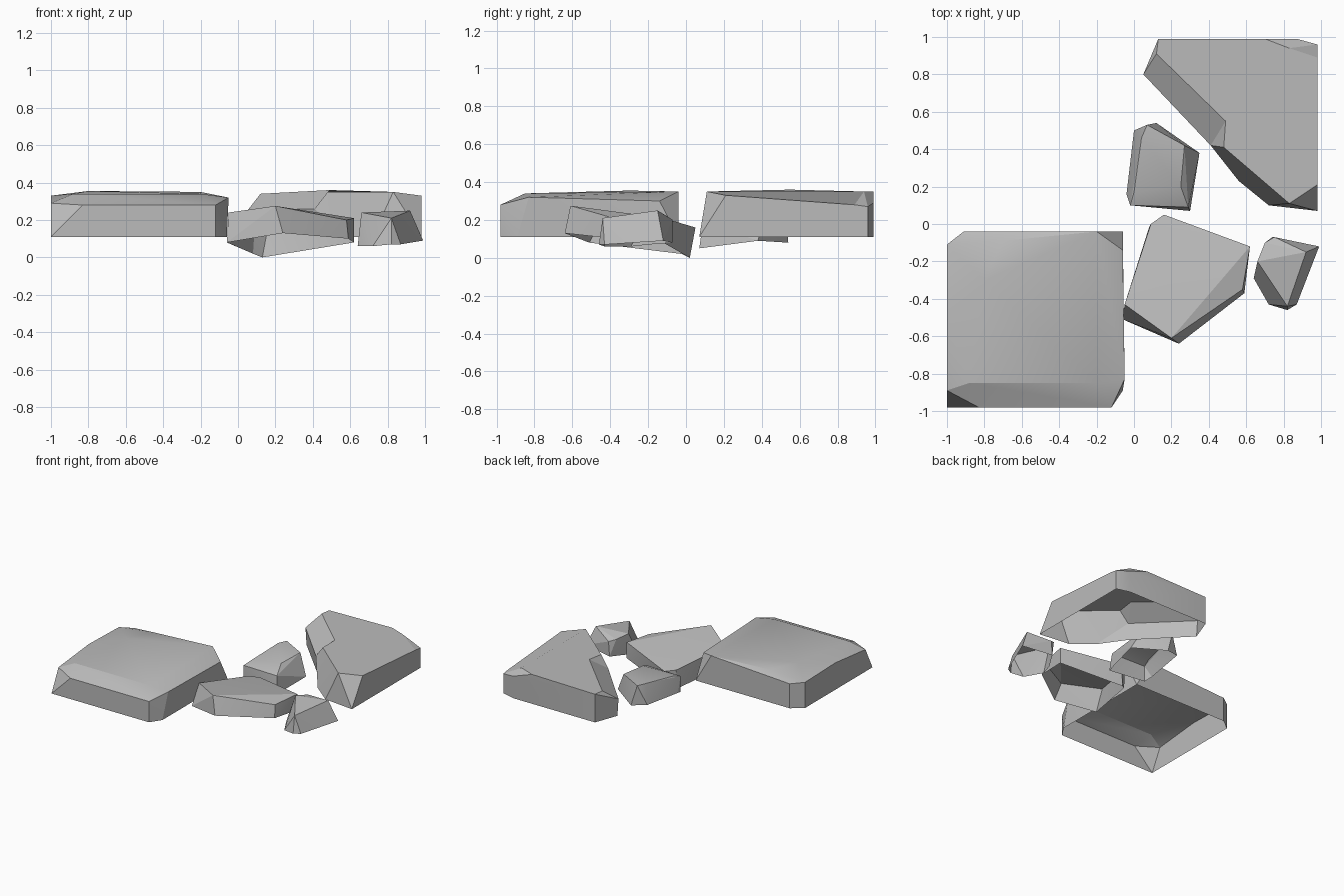
import bpy
import bmesh
import math

default_cube = bpy.data.objects.get("Cube")
if default_cube:
    bpy.data.objects.remove(default_cube, do_unlink=True)

# One plain grey for all the stones
GREY = (.5, .5, .5, 1)
stone_grey = bpy.data.materials.new("stone_grey")
stone_grey.use_nodes = True
stone_grey.diffuse_color = GREY
stone_grey.node_tree.nodes["Principled BSDF"].inputs["Base Color"].default_value = GREY


def level(z, *points):
    """Lift flat outline points to one height."""
    return [(x, y, z) for x, y in points]


def finish(bm, name):
    """Open the underside, turn the mesh into an object and shade it."""
    bmesh.ops.recalc_face_normals(bm, faces=bm.faces[:])
    bm.normal_update()
    underside = [face for face in bm.faces if face.normal.z < -.6]
    bmesh.ops.delete(bm, geom=underside, context="FACES")
    loose = [vert for vert in bm.verts if not vert.link_faces]
    bmesh.ops.delete(bm, geom=loose, context="VERTS")
    mesh = bpy.data.meshes.new(name)
    bm.to_mesh(mesh)
    bm.free()
    mesh.materials.append(stone_grey)
    stone = bpy.data.objects.new(name, mesh)
    bpy.context.collection.objects.link(stone)
    bpy.ops.object.select_all(action="DESELECT")
    stone.select_set(True)
    bpy.context.view_layer.objects.active = stone
    bpy.ops.object.shade_smooth_by_angle(angle=math.radians(20))


def chiselled_stone(name, base, top):
    """Convex stone wrapped around its base and top corners."""
    bm = bmesh.new()
    corners = [bm.verts.new(point) for point in base + top]
    bmesh.ops.convex_hull(bm, input=corners)
    finish(bm, name)


def layered_stone(name, rings):
    """Stone lofted through matching rings; repeated corners collapse."""
    bm = bmesh.new()
    corners = {}

    def add_face(points):
        unique = list(dict.fromkeys(points))
        if len(unique) > 2:
            for point in unique:
                if point not in corners:
                    corners[point] = bm.verts.new(point)
            bm.faces.new([corners[point] for point in unique])

    for lower, upper in zip(rings, rings[1:]):
        for i in range(len(lower)):
            add_face((lower[i - 1], lower[i], upper[i], upper[i - 1]))
    add_face(rings[0][::-1])
    add_face(rings[-1])
    finish(bm, name)


# Large square slab with chipped corners
chiselled_stone(
    "square_slab",
    level(.11, (-1, -.98), (-.12, -.98), (-.06, -.89), (-.06, -.04),
          (-.91, -.04), (-1, -.11)),
    [(-.83, -.98, .28), (-1, -.89, .29), (-.12, -.98, .28), (-.05, -.83, .32),
     (-.06, -.14, .3), (-.2, -.04, .35), (-.91, -.04, .31), (-1, -.11, .32),
     (-1, -.5, .33), (-.7, -.09, .35), (-.88, -.85, .34), (-.2, -.85, .34),
     (-.8, -.3, .355)])

# Tilted middle stone
chiselled_stone(
    "tilted_stone",
    [(-.06, -.51, .08), (.24, -.64, .13), (.46, -.45, .12), (.59, -.37, .1),
     (.62, -.12, .08), (.13, .02, 0), (.08, -.02, .02)],
    [(-.05, -.43, .24), (.2, -.61, .275), (.3, -.55, .23), (.46, -.43, .22),
     (.58, -.35, .2), (.62, -.12, .21), (.16, .05, .16), (.09, 0, .17)])

# Small stone near the centre
chiselled_stone(
    "small_centre_stone",
    [(-.04, .16, .08), (0, .5, .1), (.12, .54, .08), (.35, .38, .09),
     (.3, .07, .05), (-.02, .1, .06)],
    [(0, .17, .21), (.04, .46, .25), (.07, .53, .25), (.27, .42, .25),
     (.25, .2, .24), (.29, .09, .19), (-.02, .1, .19)])

# Small stone at the side
chiselled_stone(
    "small_side_stone",
    [(.64, -.29, .06), (.72, -.43, .06), (.82, -.46, .07), (.87, -.43, .07),
     (.99, -.12, .09), (.74, -.07, .08), (.66, -.2, .07)],
    [(.66, -.2, .24), (.82, -.44, .21), (.7, -.1, .22), (.92, -.15, .25),
     (.75, -.07, .2)])

# Large wedge slab with a notch in its long edge
ground = level(.11, (.06, .8), (.42, .43), (.42, .43), (.56, .23), (.72, .1),
               (.98, .07), (.98, .07), (.98, .96), (.98, .96), (.87, .99),
               (.13, .99))
shoulder = ([(.05, .8, .25), (.41, .42, .26), (.41, .42, .26)]
            + ground[3:7]
            + [(.98, .89, .28), (.98, .96, .27), (.87, .99, .29), (.13, .99, .34)])
crown = [(.12, .91, .34), (.49, .55, .36), (.48, .41, .35), (.48, .41, .35),
         (.83, .11, .35), (.83, .11, .35), (.98, .21, .33), (.98, .89, .28),
         (.83, .94, .35), (.7, .99, .35), (.13, .99, .34)]
layered_stone("wedge_slab", [ground, shoulder, crown])
